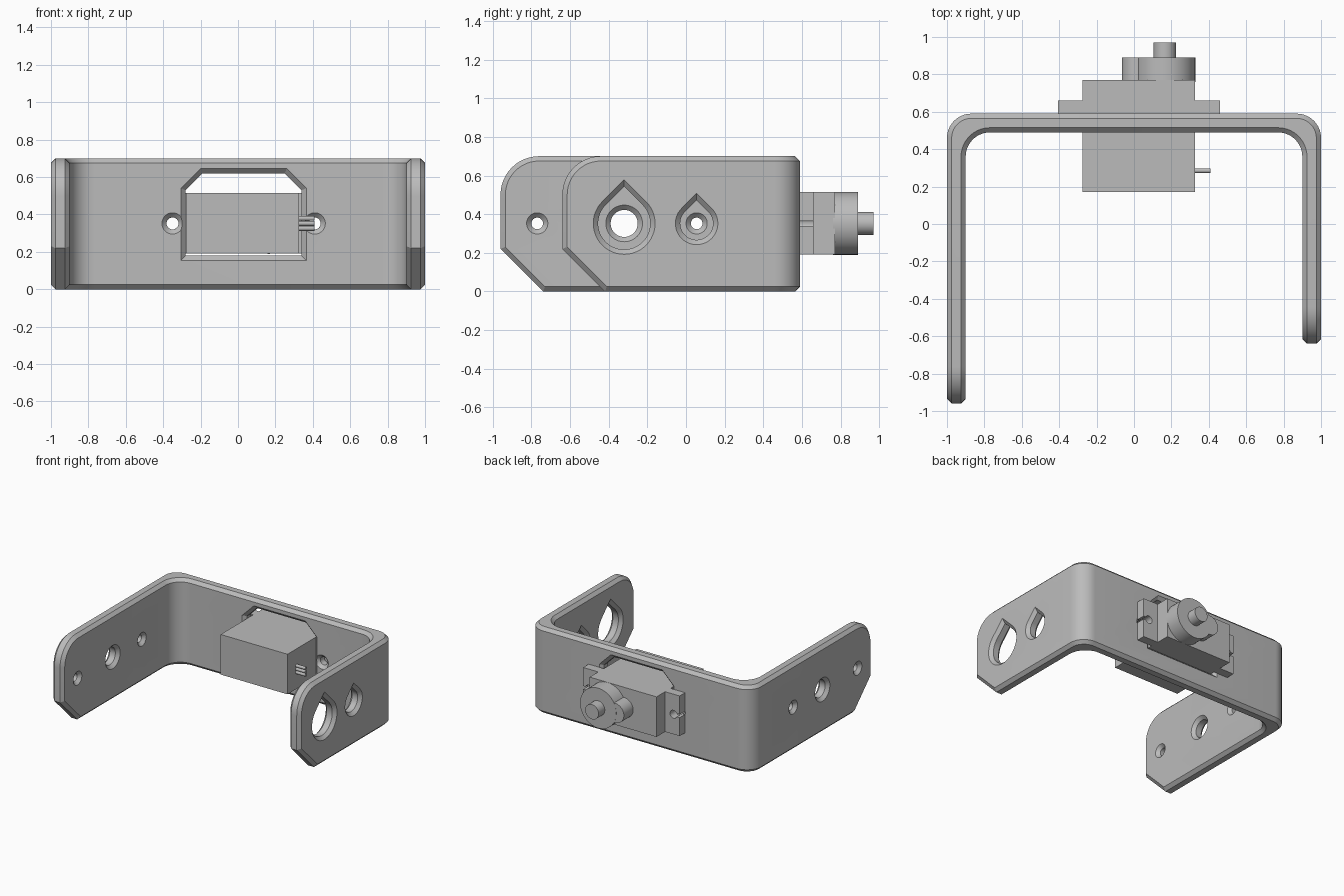
import bpy, bmesh
from math import sin, cos, pi, sqrt, radians

cube = bpy.data.objects.get("Cube")
if cube:
    bpy.data.objects.remove(cube)

grey = bpy.data.materials.new("plain_grey")
grey.use_nodes = True
GREY = (0.5, 0.5, 0.5, 1)
grey.diffuse_color = GREY
grey.node_tree.nodes["Principled BSDF"].inputs["Base Color"].default_value = GREY

H, T, C = 0.7, 0.1, 0.025      # bracket height, wall thickness, edge chamfer
BACK = 0.59                    # outer back face
MID = 0.352                    # height of the hole axis


def loft(name, rings):
    """Closed solid through equal-length rings of 3D points."""
    bm = bmesh.new()
    loops = [[bm.verts.new(p) for p in ring] for ring in rings]
    n = len(loops[0])
    for a, b in zip(loops, loops[1:]):
        for i in range(n):
            j = (i + 1) % n
            bm.faces.new((a[i], a[j], b[j], b[i]))
    bm.faces.new(loops[0])
    bm.faces.new(loops[-1])
    bmesh.ops.recalc_face_normals(bm, faces=bm.faces)
    mesh = bpy.data.meshes.new(name)
    bm.to_mesh(mesh)
    bm.free()
    mesh.materials.append(grey)
    obj = bpy.data.objects.new(name, mesh)
    bpy.context.collection.objects.link(obj)
    return obj


def place(axis, u, v, d):
    return {"x": (d, u, v), "y": (u, d, v), "z": (u, v, d)}[axis]


def prism(name, axis, outline, lo, hi):
    return loft(name, [[place(axis, u, v, d) for u, v in outline] for d in (lo, hi)])


def arc(u, v, r, a0, a1, n):
    return [(u + r * cos(radians(a0 + (a1 - a0) * i / n)),
             v + r * sin(radians(a0 + (a1 - a0) * i / n))) for i in range(n + 1)]


def circle(u, v, r, n=40):
    return arc(u, v, r, 0, 360, n)[:-1]


def rect(u0, u1, v0, v1):
    return [(u0, v0), (u1, v0), (u1, v1), (u0, v1)]


def bake(obj):
    """Replace the mesh by its modified result."""
    dg = bpy.context.evaluated_depsgraph_get()
    mesh = bpy.data.meshes.new_from_object(obj.evaluated_get(dg))
    obj.modifiers.clear()
    obj.data = mesh


def cut(obj, cutters):
    for c in cutters:
        m = obj.modifiers.new("cut", "BOOLEAN")
        m.operation, m.solver, m.object = "DIFFERENCE", "EXACT", c
        bake(obj)
        bpy.data.objects.remove(c)


def smooth(obj):
    bpy.ops.object.select_all(action="DESELECT")
    obj.select_set(True)
    bpy.context.view_layer.objects.active = obj
    bpy.ops.object.shade_smooth_by_angle(angle=radians(25))


def chamfered_cutter(axis, shape, start):
    """Cutter through a wall from start to start + T, chamfered both sides."""
    e = 0.01
    steps = [(-e, C + e), (C, 0), (T - C, 0), (T + e, C + e)]
    return loft("cutter", [[place(axis, u, v, start + d) for u, v in shape(o)]
                           for d, o in steps])


def round_hole(u, r):
    return lambda o: circle(u, MID, r + o)


def teardrop(u, r):
    return lambda o: arc(u, MID, r + o, 135, 405, 36) + [(u, MID + (r + o) * sqrt(2))]


def window(o):
    x0, x1, z0, z1 = -0.28 - o, 0.34 + o, 0.18 - o, 0.62 + o
    k = 0.09 + (2 - sqrt(2)) * o
    return [(x0, z0), (x1, z0), (x1, z1 - k), (x1 - k, z1), (x0 + k, z1), (x0, z1 - k)]


# Bracket: U-shaped strip, extruded upwards
R, LONG, inner = 0.13, -1.2, 1 - T
y_out, y_in = BACK - R, BACK - T - R
plan = [(-1, LONG)] + arc(-1 + R, y_out, R, 180, 90, 10) + arc(1 - R, y_out, R, 90, 0, 10)
plan += [(1, LONG), (inner, LONG)]
plan += arc(inner - R, y_in, R, 0, 90, 10) + arc(-inner + R, y_in, R, 90, 180, 10)
plan += [(-inner, LONG)]
bracket = prism("bracket", "z", plan, 0, H)


# Arm ends: rounded above, chamfered below
def end_cutter(y, x0, x1):
    slope, r = 0.22, 0.2
    outline = [(y + slope, -0.1), (y + slope, 0), (y, slope)]
    outline += arc(y + r, H - r, r, 180, 90, 12)
    outline += [(y + r, H + 0.1), (y - 0.7, H + 0.1), (y - 0.7, -0.1)]
    return prism("cutter", "x", outline, x0, x1)


cut(bracket, [end_cutter(-0.96, -1.1, -0.5), end_cutter(-0.64, 0.5, 1.1)])
bm = bmesh.new()
bm.from_mesh(bracket.data)
bmesh.ops.remove_doubles(bm, verts=bm.verts, dist=0.0005)
bmesh.ops.dissolve_limit(bm, angle_limit=0.01, verts=bm.verts, edges=bm.edges)
bm.to_mesh(bracket.data)
bm.free()

bevel = bracket.modifiers.new("edge_chamfer", "BEVEL")
bevel.width, bevel.segments = C, 1
bevel.limit_method, bevel.angle_limit = "ANGLE", radians(60)
bevel.use_clamp_overlap = False
bake(bracket)

# Holes in both arms, and the window and screw holes in the back
cut(bracket, [
    chamfered_cutter("x", round_hole(-0.77, 0.03), -1),
    chamfered_cutter("x", round_hole(-0.32, 0.07), -1),
    chamfered_cutter("x", round_hole(0.055, 0.03), -1),
    chamfered_cutter("x", teardrop(-0.32, 0.135), inner),
    chamfered_cutter("x", teardrop(0.055, 0.085), inner),
    chamfered_cutter("y", window, BACK - T),
    chamfered_cutter("y", round_hole(-0.35, 0.032), BACK - T),
    chamfered_cutter("y", round_hole(0.41, 0.032), BACK - T),
])
smooth(bracket)

# Motor body and slotted mounting flange
Z0, Z1 = 0.19, 0.515
prism("motor_body", "y", rect(-0.275, 0.325, Z0, Z1), 0.17, 0.77)
flange = prism("motor_flange", "y", rect(-0.405, 0.46, Z0, Z1), BACK, 0.66)
for hole_x, edge_x in ((-0.35, -0.5), (0.41, 0.5)):
    slot = rect(min(hole_x, edge_x), max(hole_x, edge_x), MID - 0.013, MID + 0.013)
    cut(flange, [prism("cutter", "y", circle(hole_x, MID, 0.032, 24), 0.5, 0.7),
                 prism("cutter", "y", slot, 0.5, 0.7)])

# Gear housing and output shaft
AXIS = 0.165
for name, x, r, end in (("gear_housing", AXIS, 0.1625, 0.89),
                        ("gear_lobe", 0.015, 0.08, 0.889),
                        ("output_shaft", AXIS, 0.06, 0.97)):
    smooth(prism(name, "y", circle(x, MID, r, 48), 0.76, end))

# Three cable leads
for i in range(3):
    smooth(prism("cable_lead", "x", circle(0.285, MID + (i - 1) * 0.027, 0.0125, 16), 0.32, 0.41))
